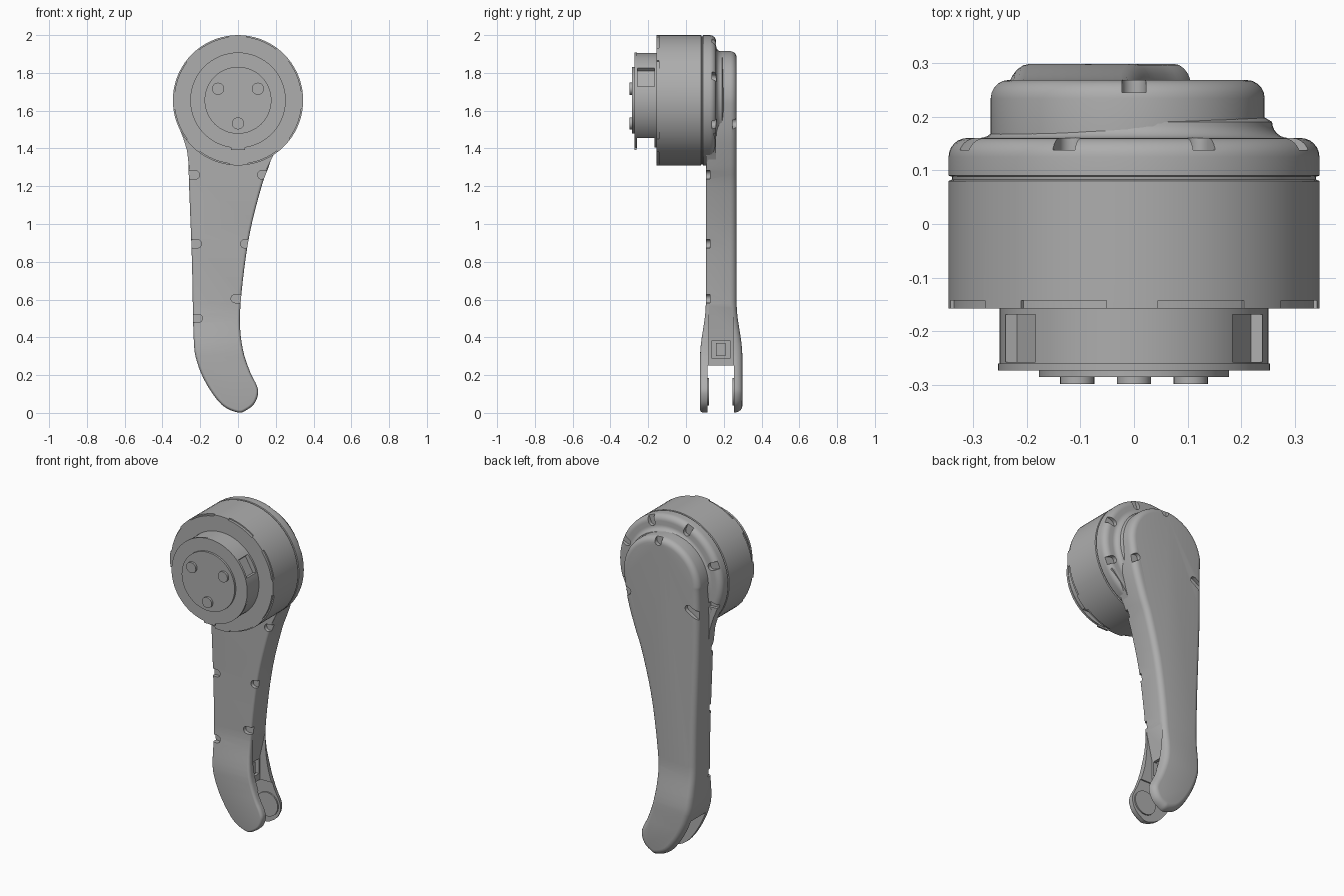
import bpy, bmesh
from math import sin, cos, radians, pi
from mathutils import Vector, Matrix

if "Cube" in bpy.data.objects:
    bpy.data.objects.remove(bpy.data.objects["Cube"])

HUB = 1.655  # height of the hub axis

grey = bpy.data.materials.new("plain grey")
grey.use_nodes = True
grey.diffuse_color = (0.42, 0.42, 0.42, 1)
grey.node_tree.nodes["Principled BSDF"].inputs["Base Color"].default_value = (0.42, 0.42, 0.42, 1)


def finish(name, bm):
    bmesh.ops.recalc_face_normals(bm, faces=bm.faces)
    mesh = bpy.data.meshes.new(name)
    bm.to_mesh(mesh)
    bm.free()
    mesh.materials.append(grey)
    ob = bpy.data.objects.new(name, mesh)
    bpy.context.collection.objects.link(ob)
    return ob


def prism(pts, y0, y1):
    """Extrude an x-z outline along y."""
    bm = bmesh.new()
    face = bm.faces.new([bm.verts.new((x, y0, z)) for x, z in pts])
    ext = bmesh.ops.extrude_face_region(bm, geom=[face])["geom"]
    for v in ext:
        if isinstance(v, bmesh.types.BMVert):
            v.co.y = y1
    bmesh.ops.recalc_face_normals(bm, faces=bm.faces)
    return bm


def plate(name, pts, y0, y1):
    return finish(name, prism(pts, y0, y1))


def lathe(name, profile, x=0, z=HUB, steps=72):
    """Turn an (r, y) profile around a y-parallel axis."""
    bm = bmesh.new()
    verts = [bm.verts.new((r, y, 0)) for r, y in profile]
    edges = [bm.edges.new(p) for p in zip(verts, verts[1:])]
    bmesh.ops.spin(bm, geom=verts + edges, cent=(0, 0, 0), axis=(0, 1, 0),
                   angle=2 * pi, steps=steps, use_duplicate=False)
    bmesh.ops.remove_doubles(bm, verts=bm.verts, dist=0.0001)
    bmesh.ops.translate(bm, verts=bm.verts, vec=(x, 0, z))
    return finish(name, bm)


def disc(name, r, y0, y1, x=0, z=HUB, steps=48):
    return lathe(name, [(0, y0), (r, y0), (r, y1), (0, y1)], x, z, steps)


def arc(r, a0, a1, n, x=0, z=HUB):
    steps = [radians(a0 + (a1 - a0) * i / n) for i in range(n + 1)]
    return [(x + r * cos(a), z + r * sin(a)) for a in steps]


def box(x0, x1, z0, z1):
    return [(x0, z0), (x1, z0), (x1, z1), (x0, z1)]


def turned(pts, angle, x=0, z=HUB):
    rot = Matrix.Rotation(radians(angle), 2)
    return [tuple(rot @ Vector(p) + Vector((x, z))) for p in pts]


def notch(x, z, angle, w=0.022):
    """D-shaped screw notch, open towards the given angle."""
    return turned(arc(w, 90, 270, 8, 0, 0) + [(0.12, -w), (0.12, w)], angle, x, z)


def cut(ob, pts, y0, y1):
    cutter = plate("cutter", pts, y0, y1)
    cutter.hide_render = True
    mod = ob.modifiers.new("cut", "BOOLEAN")
    mod.operation, mod.solver, mod.object = "DIFFERENCE", "EXACT", cutter
    bpy.context.view_layer.objects.active = ob
    bpy.ops.object.modifier_apply(modifier=mod.name)
    bpy.data.objects.remove(cutter)


def smooth_loop(pts, n=4):
    """Closed smooth curve through the points."""
    out = []
    for i in range(len(pts)):
        a, b, c, d = (Vector(pts[(i + k) % len(pts)]) for k in (-1, 0, 1, 2))
        for k in range(n):
            t = k / n
            out.append(tuple(0.5 * (2 * b + (c - a) * t + (2 * a - 5 * b + 4 * c - d) * t ** 2
                                    + (3 * b - a - 3 * c + d) * t ** 3)))
    return out


# Motor drum with shallow rim recesses
drum = lathe("motor_drum", [(0, -0.157), (0.345, -0.157), (0.345, 0.08), (0.338, 0.083), (0, 0.083)])
for k in range(8):
    a = 8.5 + 45 * k
    cut(drum, arc(0.338, a, a + 29, 8) + arc(0.37, a + 29, a, 8), -0.17, -0.142)

# Rear cap with rounded shoulder and a fillet up to the arm
shoulder = [(0.31 + 0.035 * cos(radians(a)), 0.125 + 0.035 * sin(radians(a))) for a in range(0, 91, 15)]
fillet = [(0.287 - 0.03 * sin(radians(a)), 0.19 - 0.03 * cos(radians(a))) for a in range(0, 91, 15)]
cap = lathe("rear_cap", [(0, 0.08), (0.338, 0.08), (0.339, 0.088), (0.345, 0.09)]
            + shoulder + fillet + [(0.24, 0.2), (0, 0.2)])
for a in (-22.5, 22.5, 67.5, 112.5, 157.5, 202.5):
    c = radians(a)
    cut(cap, notch(0.305 * cos(c), HUB + 0.305 * sin(c), a), 0.138, 0.2)

# Neck web blending the cap into the arm
plate("neck_web", [(-0.32, 1.53), (-0.29, 1.455), (-0.27, 1.39), (-0.258, 1.29), (0.15, 1.29),
                   (0.19, 1.37), (0.23, 1.42), (0.29, 1.48)], 0.105, 0.158)

# Arm body: curved outline, rounded rims, flared towards the foot
outline = arc(0.255, 190, -10, 14, -0.012, 1.66) + [
    (0.215, 1.47), (0.165, 1.31), (0.125, 1.2), (0.064, 0.96), (0.026, 0.705), (0.01, 0.49),
    (0.026, 0.334), (0.064, 0.217), (0.097, 0.15), (0.107, 0.105), (0.087, 0.05), (0.045, 0.015),
    (0, 0.002), (-0.085, 0.042), (-0.164, 0.148), (-0.217, 0.27), (-0.235, 0.4), (-0.244, 0.81),
    (-0.262, 1.3)]
bm = prism(smooth_loop(outline), 0.105, 0.268)
for y, size in ((0.268, 0.034), (0.105, 0.014)):
    rim = [e for e in bm.edges if all(abs(v.co.y - y) < 0.001 for v in e.verts)]
    bmesh.ops.bevel(bm, geom=rim, offset=size, segments=5, profile=0.5, affect="EDGES")
for k in range(9):
    bmesh.ops.bisect_plane(bm, geom=bm.verts[:] + bm.edges[:] + bm.faces[:], dist=0.0001,
                           plane_co=(0, 0, 0.3 + 0.035 * k), plane_no=(0, 0, 1))
for v in bm.verts:
    t = min(1, max(0, (0.58 - v.co.z) / 0.28))
    v.co.y = 0.1865 + (v.co.y - 0.1865) * (1 + 0.37 * t * t * (3 - 2 * t))
arm = finish("arm", bm)

# Screw notches on the arm's front rim and around its head at the back
for x, z, a in ((-0.225, 1.26, 180), (0.125, 1.26, 0), (-0.215, 0.895, 180),
                (0.035, 0.895, 0), (-0.015, 0.605, 0), (-0.21, 0.5, 180)):
    cut(arm, notch(x, z, a), 0.05, 0.127)
for a in (-30, 90, 210):
    c = radians(a)
    cut(arm, notch(0.235 * cos(c), HUB + 0.235 * sin(c), a), 0.245, 0.3)

# Fork: through slot, sloping scoop and a connector pocket
cut(arm, box(-0.4, 0.3, -0.1, 0.25), 0.114, 0.255)
cut(arm, [(0.014, 0.57), (-0.025, 0.4), (-0.025, 0.24), (0.2, 0.24), (0.2, 0.57)], 0.122, 0.248)
cut(arm, box(-0.08, 0.1, 0.29, 0.38), 0.135, 0.235)
plate("connector_block", box(-0.09, -0.03, 0.3, 0.37), 0.16, 0.21)

# Pivot bosses inside the fork
disc("front_pivot", 0.072, 0.1, 0.122, 0.02, 0.112)
disc("rear_pivot", 0.072, 0.247, 0.27, 0.02, 0.112)

# Output stage: notched body, thin flange, hub disc and three drive pins
body = disc("output_body", 0.25, -0.264, -0.15, steps=72)
cut(body, box(-0.15, 0.15, 1.3, 1.455), -0.28, -0.168)
for a in (30, 150):
    cut(body, turned([(0.222, -0.05), (0.3, -0.07), (0.3, 0.07), (0.222, 0.05)], a), -0.257, -0.168)
disc("output_flange", 0.253, -0.273, -0.26, steps=72)
plate("flange_tab", box(-0.036, 0.036, 1.393, 1.42), -0.273, -0.262)
disc("hub_disc", 0.177, -0.285, -0.265, steps=64)
for k, a in enumerate((30, 150, 270)):
    c = radians(a)
    disc(f"drive_pin_{k + 1}", 0.032, -0.298, -0.28, 0.122 * cos(c), HUB + 0.122 * sin(c), 24)

# Smooth shading with crisp edges
for ob in bpy.context.collection.objects:
    if ob.type == "MESH" and grey.name in ob.data.materials:
        bpy.ops.object.select_all(action="DESELECT")
        ob.select_set(True)
        bpy.context.view_layer.objects.active = ob
        bpy.ops.object.shade_smooth_by_angle(angle=radians(32))
